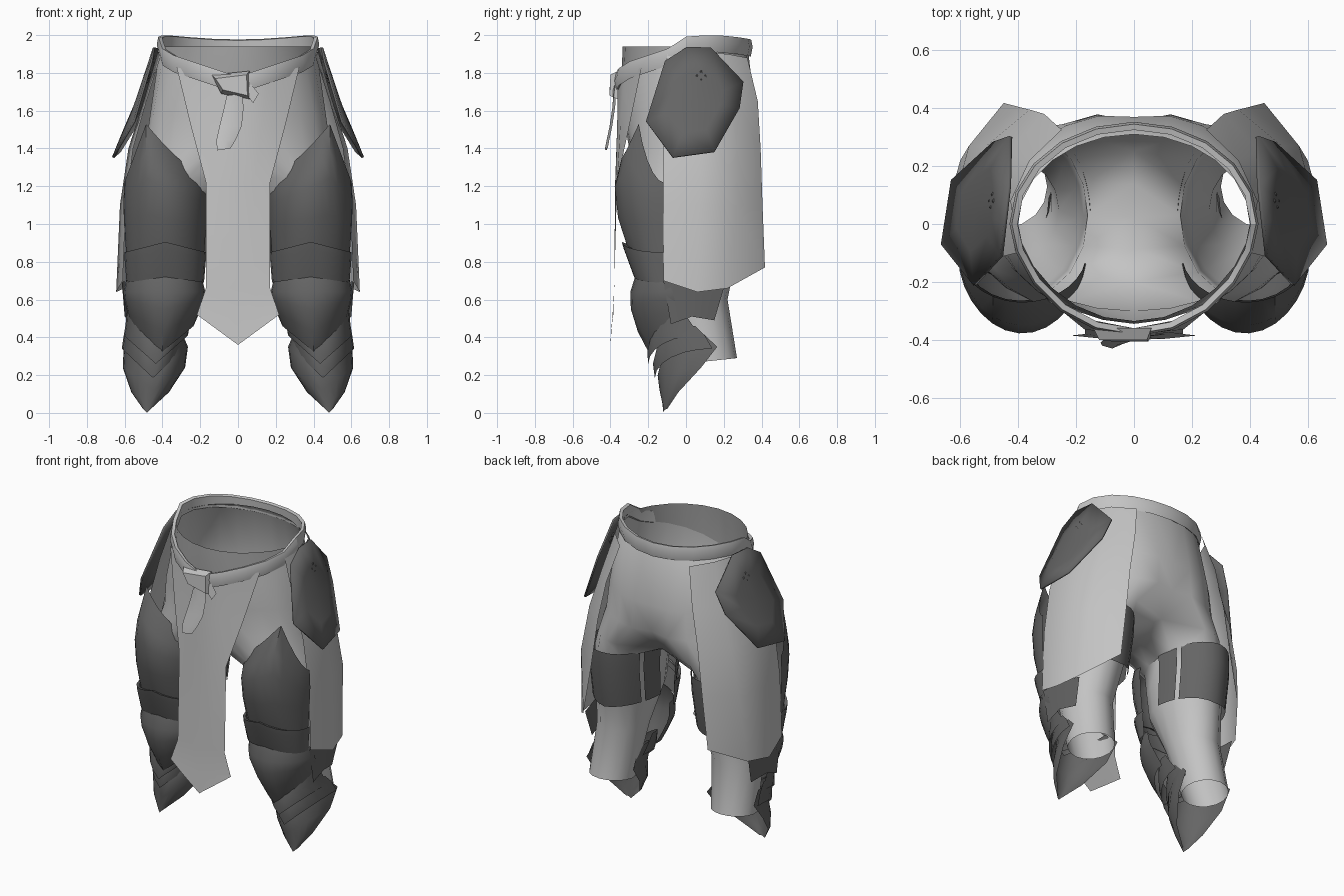
import bpy, bmesh, math
from mathutils import Vector

if "Cube" in bpy.data.objects:
    bpy.data.objects.remove(bpy.data.objects["Cube"])


def material(name, v):
    m = bpy.data.materials.new(name)
    m.diffuse_color = (v, v, v, 1)
    m.use_nodes = True
    m.node_tree.nodes["Principled BSDF"].inputs["Base Color"].default_value = m.diffuse_color
    return m


CLOTH = material("light grey cloth", 0.55)
BAND = material("mid grey lining", 0.36)
PLATE = material("dark grey plate", 0.13)


def build(name, verts, faces, mats, mirror=False, angle=40, weld=False):
    me = bpy.data.meshes.new(name)
    me.from_pydata([tuple(v) for v in verts], [], faces)
    for m in mats:
        me.materials.append(m)
    ob = bpy.data.objects.new(name, me)
    bpy.context.collection.objects.link(ob)
    if mirror:
        mod = ob.modifiers.new("mirror", 'MIRROR')
        mod.use_clip = weld
        mod.use_mirror_merge = weld
    bpy.context.view_layer.objects.active = ob
    ob.select_set(True)
    bpy.ops.object.shade_smooth_by_angle(angle=math.radians(angle))
    ob.select_set(False)
    return ob


def grid(name, rows, mats, closed=False, **kw):
    n = len(rows[0])
    verts = [p for r in rows for p in r]
    faces = []
    for i in range(len(rows) - 1):
        for j in range(n if closed else n - 1):
            k = (j + 1) % n
            faces.append((i * n + j, (i + 1) * n + j, (i + 1) * n + k, i * n + k))
    return build(name, verts, faces, mats, **kw)


def shell(name, rows, t0=-1.0, t1=1.0, n=12, peak=0.0, power=1.0, sharp=1.0):
    """Half-round leg plate; row = centre x, half width, y middle, y side, z middle, z side."""
    out = []
    for cx, rx, ym, ys, zm, zs in rows:
        row = []
        for k in range(n + 1):
            a = (t0 + (t1 - t0) * k / n) * math.pi / 2
            s = math.sin(a)
            d = (s - peak) / (1 - peak) if s > peak else ((peak - s) / (1 + peak)) ** power
            row.append((cx + rx * s, ys + (ym - ys) * max(0, math.cos(a)) ** sharp, zm + (zs - zm) * d))
        out.append(row)
    return grid(name, out, [PLATE], mirror=True)


def belt_z(c, s):
    """Height of the belt line, dipping to the front in a V."""
    if s >= 0:
        return 1.952 + .04 * s - .055 * s * s
    return 1.74 + .14 * abs(c) + .072 * max(0, 1 + s / .4)


# Trousers: pelvis half rings run into closed leg rings, mirrored
rings = []
for n, (z, rx, yf, yb, cleft) in enumerate([(1.94, .40, .335, .31, 0), (1.74, .415, .345, .33, 0),
                                            (1.58, .465, .335, .385, .015), (1.4, .49, .30, .39, .035)]):
    r = []
    for j in range(16):
        a = math.radians(-90 + 15 * min(j, 12))
        s, c = math.sin(a), math.cos(a)
        y = yb * s ** (1 if n < 2 else .85) if s > 0 else -yf * abs(s) ** (1.2 if n < 2 else 1)
        zz = belt_z(c, s) - .03 if n == 1 else z
        r.append((max(0, rx * c) if 0 < j < 12 else 0, y - (cleft if j >= 12 else 0), zz))
    rings.append(r)
crotch = []
for j in range(16):
    a = math.radians(-112 + 18.7 * j)
    if j in (0, 12):
        crotch.append((0, -.2 if j == 0 else .25, 1.25))
    elif j > 12:
        crotch.append((0, .25 - .1125 * (j - 12), 1.21))
    else:
        crotch.append((.28 + .25 * math.cos(a), .03 + .31 * math.sin(a), 1.24))
rings.append(crotch)
for z, cx, cy, rx, ry in [(1.14, .36, .03, .20, .275), (1.0, .37, .03, .195, .27), (.85, .38, .02, .185, .25),
                          (.6, .415, .05, .155, .17), (.275, .44, .13, .14, .14)]:
    rings.append([(cx + rx * math.cos(a), cy + ry * math.sin(a), z + .015 * math.sin(a) * (z < .3))
                  for a in [math.radians(-135 + 22.5 * j) for j in range(16)]])
faces = []
for i in range(len(rings) - 1):
    for j in range(16 if i >= 4 else 12):
        k = (j + 1) % 16
        faces.append((i * 16 + j, i * 16 + k, (i + 1) * 16 + k, (i + 1) * 16 + j))
trousers = build("trousers", [p for r in rings for p in r], faces, [CLOTH, BAND],
                 mirror=True, angle=60, weld=True)
for f in trousers.data.polygons:
    if f.center.z > 1.79 and f.center.y < -.08:
        f.material_index = 1

# Belt loop, dipping at the front
rows = []
for k in range(21):
    a = 2 * math.pi * k / 20
    c, s = math.cos(a), math.sin(a)
    y = s * .325 if s > 0 else -.36 * abs(s) ** 1.2
    z = belt_z(c, s)
    rows.append([(c * (.402 + d), y + d * s, z + h)
                 for d, h in [(0, .035), (.02, .04), (.028, 0), (.018, -.05), (.005, -.04)]])
grid("belt", rows, [CLOTH], closed=True)

# Belt knot and hanging end
knot = [(-.14, -.36, 1.79), (-.09, -.36, 1.69), (.07, -.36, 1.66), (.06, -.36, 1.81),
        (-.12, -.40, 1.77), (-.08, -.405, 1.71), (.05, -.405, 1.68), (.045, -.40, 1.79)]
build("belt_knot", knot, [(4, 5, 6, 7), (0, 1, 5, 4), (1, 2, 6, 5), (2, 3, 7, 6), (3, 0, 4, 7)], [CLOTH])
build("belt_wing", [(.02, -.39, 1.72), (.08, -.385, 1.64), (.11, -.38, 1.69), (.07, -.375, 1.74)],
      [(0, 1, 2, 3)], [CLOTH])
tail = []
for z, x0, x1, y in [(1.69, -.06, .02, -.375), (1.62, -.075, .03, -.38), (1.52, -.10, .02, -.395),
                     (1.45, -.115, -.01, -.41), (1.40, -.11, -.04, -.42)]:
    tail.append([(x0, y, z - .01), ((x0 + x1) / 2, y - .01, z - .005), (x1, y + .005, z)])
grid("belt_end", tail, [CLOTH])

# Front tabard: half width, y middle, y side, z middle, z side
rows = []
for hw, ym, ys, zm, zs in [(.325, -.36, -.235, 1.74, 1.83), (.25, -.365, -.30, 1.5, 1.52),
                           (.17, -.375, -.365, 1.22, 1.22), (.17, -.38, -.38, .66, .66),
                           (.218, -.39, -.385, .5, .52), (.218, -.40, -.385, .36, .52)]:
    rows.append([(hw * t, ym + (ys - ym) * t * t, zm + (zs - zm) * abs(t)) for t in (-1, -.5, 0, .5, 1)])
grid("front_tabard", rows, [CLOTH])

# Side skirts wrapping from the outer thigh to the back
skirt = [
    [(.405, -.10, 1.9), (.425, .08, 1.91), (.36, .22, 1.9), (.25, .325, 1.88)],
    [(.485, -.12, 1.65), (.50, .08, 1.65), (.435, .25, 1.65), (.31, .38, 1.65)],
    [(.555, -.12, 1.4), (.58, .08, 1.4), (.51, .27, 1.4), (.36, .395, 1.4)],
    [(.595, -.12, 1.1), (.625, .07, 1.1), (.57, .27, 1.1), (.40, .405, 1.1)],
    [(.61, -.12, .70), (.645, .06, .64), (.60, .22, .66), (.45, .418, .77)]]
grid("side_skirt", skirt, [CLOTH], mirror=True, angle=60)

# Hip plates: slanted polygons with a raised middle, and their clover rivet
def hip(y, z, lift=0.0):
    d = 1.93 - z
    return (.44 + .2 * d + .3 * d * d - .6 * (y + .03) ** 2 + lift, y, z)


edge = [(-.21, 1.54), (-.11, 1.86), (0, 1.93), (.13, 1.93), (.30, 1.75), (.28, 1.61), (.15, 1.38), (-.07, 1.35)]
mid = (.05, 1.64)
inner = [(mid[0] + (y - mid[0]) * .55, mid[1] + (z - mid[1]) * .55) for y, z in edge]
v = [hip(*p) for p in edge] + [hip(*p, .012) for p in inner] + [hip(*mid, .015)]
f = [(i, (i + 1) % 8, 8 + (i + 1) % 8, 8 + i) for i in range(8)]
f += [(8 + i, 8 + (i + 1) % 8, 16) for i in range(8)]
hip_plate = build("hip_plate", v, f, [PLATE], mirror=True)
sol = hip_plate.modifiers.new("thickness", 'SOLIDIFY')
sol.thickness = .012
bm = bmesh.new()
for k in range(4):
    a = k * math.pi / 2
    ret = bmesh.ops.create_icosphere(bm, subdivisions=1, radius=.017)
    bmesh.ops.translate(bm, verts=ret["verts"],
                        vec=Vector(hip(.08 + .022 * math.cos(a), 1.78 + .022 * math.sin(a), .012)))
rivet = build("hip_rivet", [], [], [PLATE], mirror=True)
bm.to_mesh(rivet.data)
bm.free()

# Thigh, knee and shin plates
shell("front_thigh_plate", [(.385, .217, -.27, -.12, 1.54, 1.22), (.385, .219, -.35, -.12, 1.39, 1.17),
                            (.385, .222, -.378, -.12, 1.25, 1.11), (.385, .218, -.36, -.12, 1.05, 1.0),
                            (.385, .205, -.30, -.12, .86, .82)], -.93, 1, 14, .45, .8, 1.15)
shell("knee_band", [(.385, .21, -.30, -.12, .89, .84), (.385, .217, -.34, -.12, .905, .85),
                    (.385, .215, -.33, -.12, .87, .81), (.385, .205, -.275, -.12, .72, .69)])
shell("knee_plate", [(.39, .20, -.265, -.10, .735, .71), (.39, .217, -.295, -.07, .64, .64),
                     (.39, .212, -.292, -.06, .55, .60),
                     (.395, .19, -.255, -.04, .43, .53), (.40, .165, -.2, -.02, .325, .46)])
build("knee_wing", [(.60, -.12, .70), (.615, .04, .69), (.59, .20, .66), (.575, .15, .49), (.60, .03, .51),
                    (.60, -.08, .47)], [(0, 5, 4, 1), (1, 4, 3, 2)], [PLATE], mirror=True)
shell("upper_shin_lame", [(.42, .17, -.18, -.01, .42, .53), (.425, .17, -.205, .03, .32, .47),
                          (.435, .17, -.20, .07, .26, .41)])
shell("lower_shin_lame", [(.44, .155, -.15, .05, .36, .46), (.445, .16, -.175, .10, .26, .41),
                          (.45, .165, -.165, .14, .185, .34)])
shell("shin_guard", [(.44, .145, -.12, .09, .32, .42), (.435, .17, -.15, .165, .2, .35),
                     (.445, .165, -.14, .08, .12, .24), (.465, .10, -.125, -.04, .05, .11),
                     (.482, .02, -.12, -.10, 0, .02)])

# Rear thigh plates with a gap between inner and outer parts
back = [(.365, .215, .355, .02, 1.17, 1.16), (.37, .215, .35, .02, 1.05, 1.04), (.375, .21, .305, .0, .79, .82)]
shell("rear_thigh_plate", back, -.62, .95, 10)
shell("inner_thigh_plate", back, -.95, -.68, 4)
